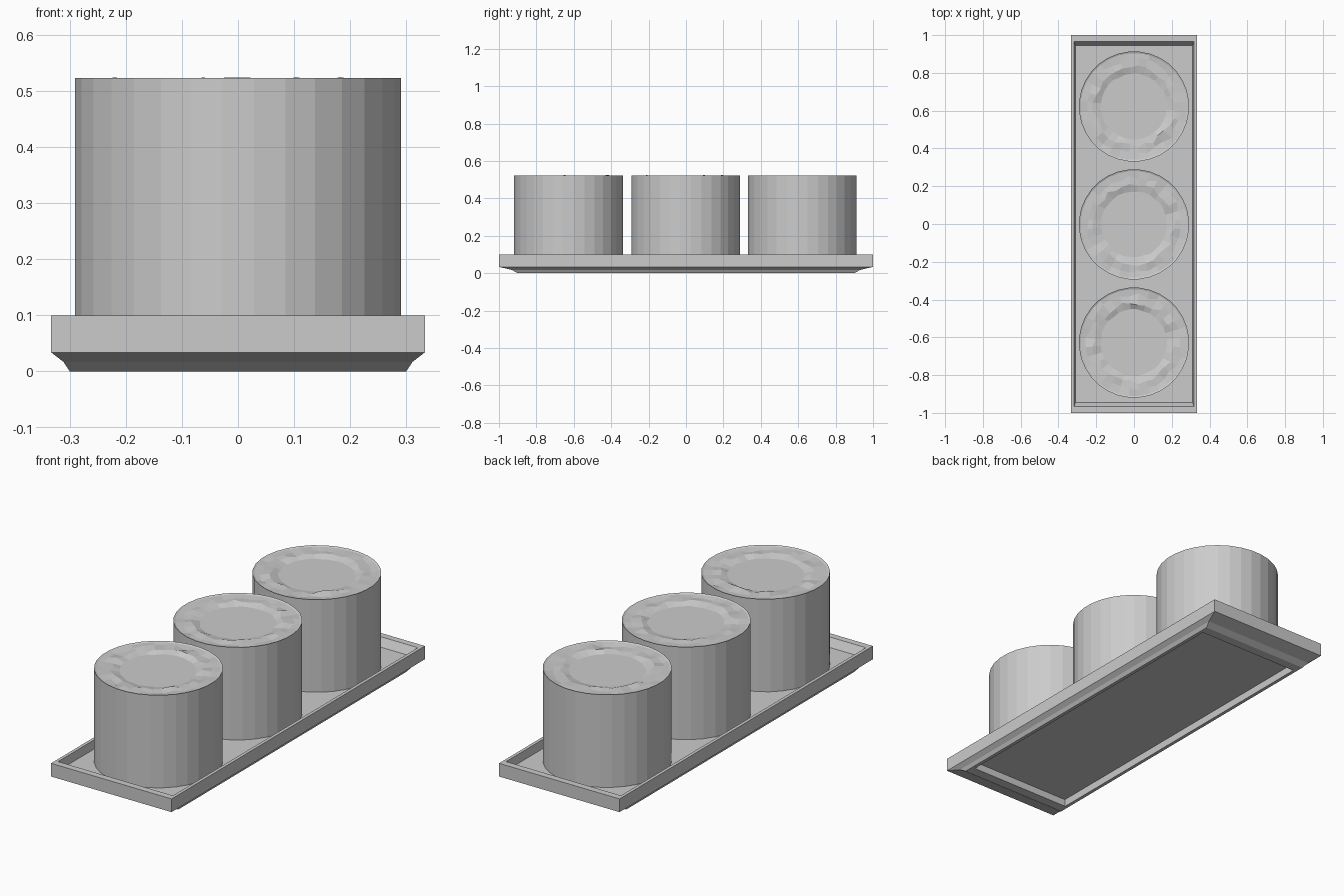
import bpy, bmesh, random
from math import cos, sin, tau

cube = bpy.data.objects.get("Cube")
if cube:
    bpy.data.objects.remove(cube)

grey = bpy.data.materials.new("light grey")
grey.use_nodes = True
colour = (0.6, 0.6, 0.6, 1)
grey.diffuse_color = colour
grey.node_tree.nodes["Principled BSDF"].inputs["Base Color"].default_value = colour


def loft(name, loops, location=(0, 0, 0)):
    """Skin a stack of matching loops and cap both ends."""
    bm = bmesh.new()
    rings = [[bm.verts.new(p) for p in loop] for loop in loops]
    for a, b in zip(rings, rings[1:]):
        n = len(a)
        for i in range(n):
            j = (i + 1) % n
            bm.faces.new((a[i], a[j], b[j], b[i]))
    bm.faces.new(rings[0][::-1])
    bm.faces.new(rings[-1])
    bmesh.ops.recalc_face_normals(bm, faces=bm.faces)
    mesh = bpy.data.meshes.new(name)
    bm.to_mesh(mesh)
    bm.free()
    mesh.materials.append(grey)
    obj = bpy.data.objects.new(name, mesh)
    obj.location = location
    bpy.context.collection.objects.link(obj)
    return obj


def rectangle(x, y, z):
    return [(-x, -y, z), (x, -y, z), (x, y, z), (-x, y, z)]


# Tray: recessed underside, stepped foot, upright rim and sunken floor
tray_profile = [
    (0.28, 0.85, 0.035), (0.283, 0.852, 0.0), (0.3, 0.9, 0.0),
    (0.311, 0.93, 0.017), (0.333, 1.0, 0.034), (0.333, 1.0, 0.1),
    (0.317, 0.967, 0.1), (0.31, 0.945, 0.06),
]
loft("tray", [rectangle(*p) for p in tray_profile])

# Candles: straight faceted sides with an uneven melted top
SIDES = 32
RADIUS = 0.292
TOP = 0.523


def ring(radius, z, wobble=0.0, lift=0.0):
    points = []
    for i in range(SIDES):
        a = tau * (i + 0.5) / SIDES
        r = radius + random.uniform(-wobble, wobble)
        points.append((r * cos(a), r * sin(a), z + random.uniform(-lift, lift)))
    return points


for number, y in enumerate((-0.628, -0.002, 0.622), 1):
    random.seed(number)
    loft("candle_%d" % number, [
        ring(RADIUS, 0.055),
        ring(RADIUS, TOP),
        ring(0.283, TOP - 0.004),
        ring(0.25, TOP - 0.006, 0.012, 0.005),
        ring(0.21, TOP - 0.004, 0.012, 0.006),
        ring(0.175, TOP - 0.014, 0.004),
    ], (0, y, 0))
